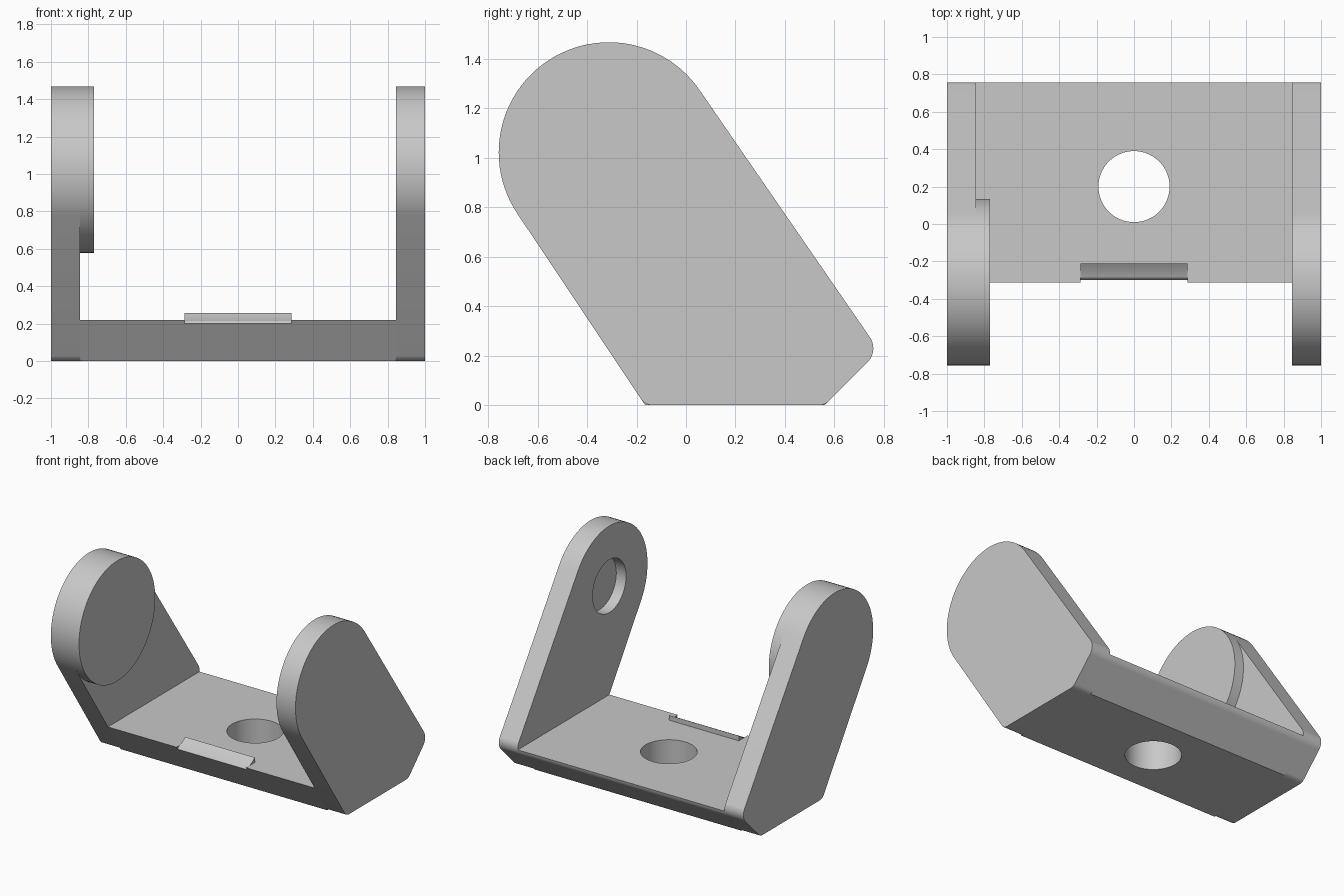
import bpy, bmesh
from math import cos, sin, tau, radians
from mathutils import Vector
from mathutils.geometry import convex_hull_2d

if "Cube" in bpy.data.objects:
    bpy.data.objects.remove(bpy.data.objects["Cube"])

grey = bpy.data.materials.new("plain grey")
grey.use_nodes = True
grey.diffuse_color = (0.58, 0.58, 0.58, 1)
grey.node_tree.nodes["Principled BSDF"].inputs["Base Color"].default_value = (0.58, 0.58, 0.58, 1)


def circle(a, b, r, n=96):
    return [(a + r * cos(tau * i / n), b + r * sin(tau * i / n)) for i in range(n)]


def hull(points):
    return [points[i] for i in convex_hull_2d([Vector(p) for p in points])]


def extrude(name, outline, start, end, axis="x"):
    """Solid made by sweeping a flat outline along x or z."""
    bm = bmesh.new()
    if axis == "x":
        verts = [bm.verts.new((start, a, b)) for a, b in outline]
        sweep = (end - start, 0, 0)
    else:
        verts = [bm.verts.new((a, b, start)) for a, b in outline]
        sweep = (0, 0, end - start)
    face = bm.faces.new(verts)
    top = bmesh.ops.extrude_face_region(bm, geom=[face], use_keep_orig=True)
    moved = [g for g in top["geom"] if isinstance(g, bmesh.types.BMVert)]
    bmesh.ops.translate(bm, verts=moved, vec=sweep)
    bmesh.ops.recalc_face_normals(bm, faces=bm.faces)
    mesh = bpy.data.meshes.new(name)
    bm.to_mesh(mesh)
    bm.free()
    mesh.materials.append(grey)
    obj = bpy.data.objects.new(name, mesh)
    bpy.context.collection.objects.link(obj)
    return obj


def select(obj):
    bpy.ops.object.select_all(action="DESELECT")
    obj.select_set(True)
    bpy.context.view_layer.objects.active = obj


def cut(obj, cutter):
    mod = obj.modifiers.new("cut", "BOOLEAN")
    mod.operation = "DIFFERENCE"
    mod.solver = "EXACT"
    mod.object = cutter
    select(obj)
    bpy.ops.object.modifier_apply(modifier=mod.name)
    bpy.data.objects.remove(cutter)


# Shared sizes
inner = 0.845
pivot = (-0.312, 1.022)
round_end = circle(*pivot, 0.445)
back_corner = circle(0.677, 0.23, 0.08)

# Slanted side plates with a large round end
plate = hull(round_end + back_corner + circle(-0.133, 0.06, 0.06) + circle(0.535, 0.06, 0.06))
right_plate = extrude("right_side_plate", plate, -1, -inner)
left_plate = extrude("left_side_plate", plate, inner, 1)

# Blind round socket in the inner face of the left plate
cut(left_plate, extrude("socket_cutter", circle(*pivot, 0.195), 0.7, inner + 0.08))

# Round boss on the inner face of the right plate
boss = extrude("round_boss", round_end, -inner, -0.77)

# Floor between the plates, with a through hole and a notched front edge
floor_top = 0.22
corner = [p for p in back_corner if p[1] < floor_top]
floor = extrude("floor", hull(corner + [(-0.165, 0), (0.56, 0), (0.757, floor_top),
                                        (-0.312, floor_top)]), -inner, inner)
cut(floor, extrude("hole_cutter", circle(0, 0.2, 0.19), -0.2, 0.5, "z"))
cut(floor, extrude("notch_cutter", [(-0.4, 0.2), (-0.25, 0.2), (-0.25, 0.4), (-0.4, 0.4)],
                   -0.285, 0.285))

# Small raised lip in the notch
lip = extrude("front_lip", [(-0.298, 0.2), (-0.285, 0.215), (-0.25, 0.229), (-0.21, 0.257),
                            (-0.21, 0.18), (-0.27, 0.18)], -0.285, 0.285)

for obj in (right_plate, left_plate, boss, floor, lip):
    select(obj)
    bpy.ops.object.shade_smooth_by_angle(angle=radians(25))
